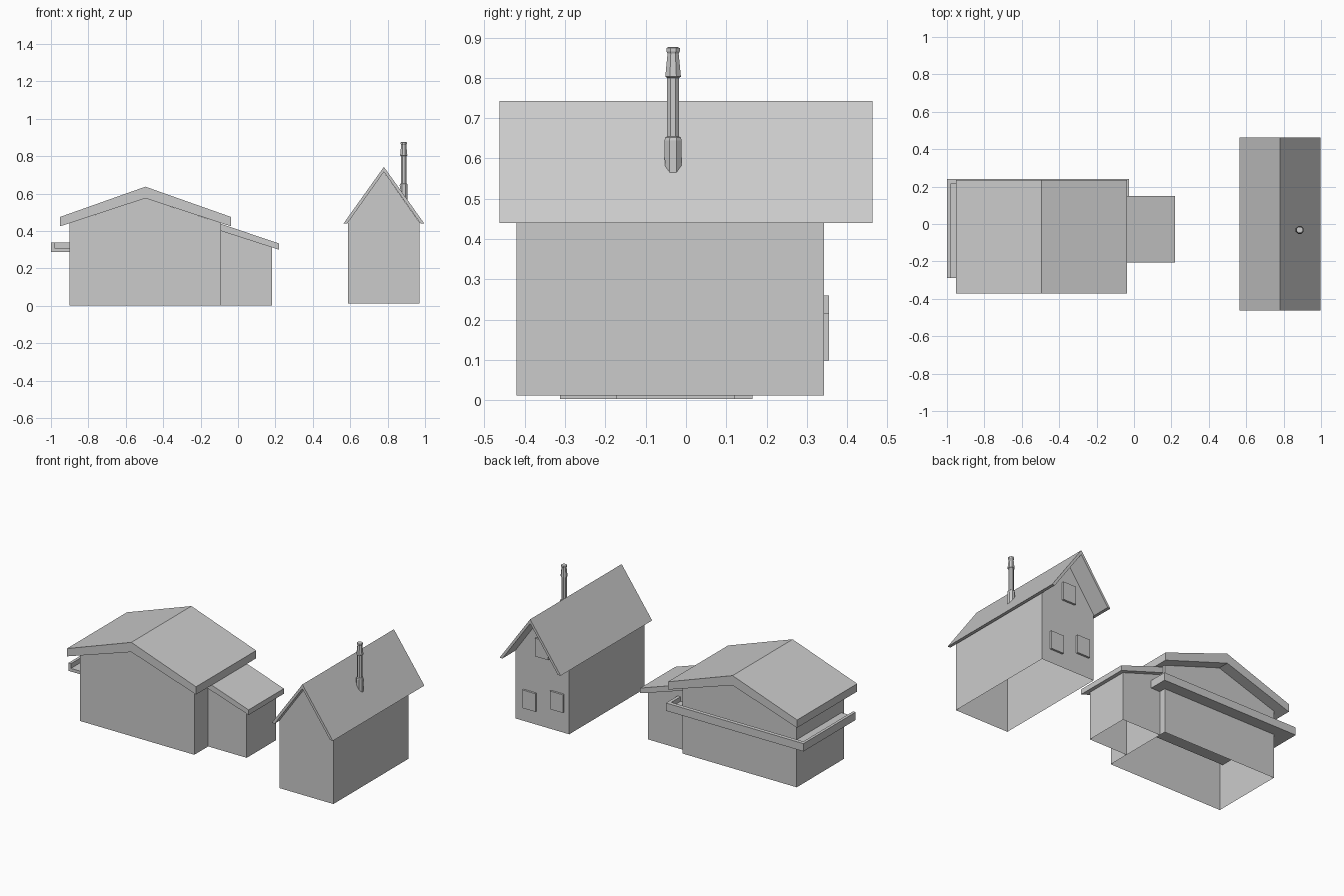
import bpy, bmesh, math

if "Cube" in bpy.data.objects:
    bpy.data.objects.remove(bpy.data.objects["Cube"])


def finish(name, bm, fix=True):
    if fix:
        bmesh.ops.recalc_face_normals(bm, faces=bm.faces)
    me = bpy.data.meshes.new(name)
    bm.to_mesh(me)
    bm.free()
    ob = bpy.data.objects.new(name, me)
    bpy.context.collection.objects.link(ob)
    return ob


def prism(name, pts, a, b, axis='y', skip=()):
    """Extrude a profile along y (xz profile) or z (xy profile); skip drops side faces."""
    bm = bmesh.new()
    rows = []
    for d in (a, b):
        rows.append([bm.verts.new((p, d, q) if axis == 'y' else (p, q, d)) for p, q in pts])
    n = len(pts)
    bm.faces.new(rows[0])
    bm.faces.new(rows[1][::-1])
    for i in range(n):
        if i not in skip:
            j = (i + 1) % n
            bm.faces.new((rows[0][j], rows[0][i], rows[1][i], rows[1][j]))
    return finish(name, bm)


def box(name, x0, x1, y0, y1, z0, z1):
    return prism(name, [(x0, z0), (x1, z0), (x1, z1), (x0, z1)], y0, y1)


def lathe(name, cx, cy, rings, n):
    bm = bmesh.new()
    loops = [[bm.verts.new((cx + r * math.cos(2 * math.pi * (i + .5) / n),
                            cy + r * math.sin(2 * math.pi * (i + .5) / n), z))
              for i in range(n)] for r, z in rings]
    for lo, hi in zip(loops, loops[1:]):
        for i in range(n):
            j = (i + 1) % n
            bm.faces.new((lo[i], lo[j], hi[j], hi[i]))
    bm.faces.new(loops[0][::-1])
    bm.faces.new(loops[-1])
    return finish(name, bm)


# Wide house: walls open below and under the roof
prism("wide_house_walls", [(-.90, .003), (-.09, .003), (-.09, .442), (-.495, .575), (-.90, .442)],
      -.313, .165, skip=(0, 2, 3))
prism("wide_house_roof", [(-.952, .425), (-.495, .575), (-.037, .425),
                          (-.037, .475), (-.495, .637), (-.952, .475)], -.372, .236)

# Lean-to on the right side of the wide house
prism("annex_walls", [(-.09, .003), (.183, .003), (.183, .312), (-.09, .40)],
      -.173, .121, skip=(0, 2, 3))
prism("annex_roof", [(-.09, .40), (.22, .30), (.22, .333), (-.09, .438)], -.207, .15)

# Balcony floor running through the house, with a raised lip outside
prism("balcony_floor", [(-1, -.288), (-.09, -.288), (-.09, .121), (-.026, .121),
                        (-.026, .24), (-1, .24)], .288, .308, axis='z')
prism("balcony_lip", [(-1, -.288), (-.982, -.288), (-.982, .215), (-.046, .215), (-.046, .121),
                      (-.026, .121), (-.026, .24), (-1, .24)], .308, .338, axis='z')

# Tall house with a steep thin roof
prism("tall_house_walls", [(.588, .012), (.97, .012), (.97, .446), (.78, .716), (.588, .446)],
      -.42, .342, skip=(0, 2, 3))
prism("tall_house_roof", [(.564, .44), (.584, .44), (.78, .716), (.976, .44),
                          (.996, .44), (.78, .743)], -.463, .463)

# Window panels on the back wall
for name, x, z in (("window_low", .865, .157), ("window_mid", .67, .202), ("window_attic", .775, .512)):
    box(name, x - .046, x + .046, .34, .355, z - .058, z + .058)

# Chimney: base, shaft and flared cap
lathe("chimney", .886, -.032, [(.022, .56), (.023, .645), (.021, .652), (.016, .655), (.016, .80),
                               (.021, .803), (.015, .86), (.018, .866), (.018, .874), (.013, .876)], 8)
